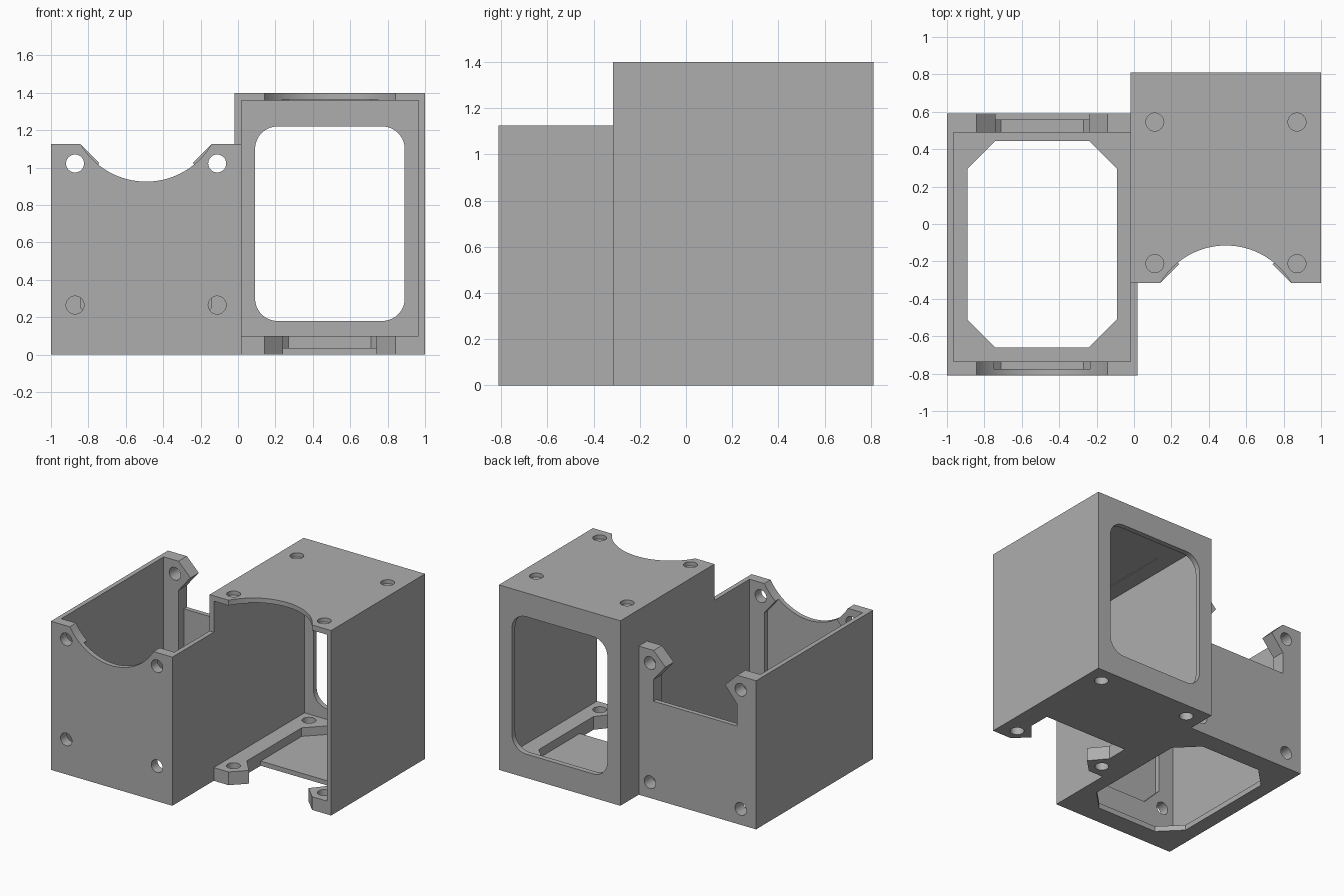
import bpy, bmesh
from math import cos, sin, pi
from mathutils import Vector

cube = bpy.data.objects.get("Cube")
if cube:
    bpy.data.objects.remove(cube, do_unlink=True)

grey = bpy.data.materials.new("light grey plastic")
grey.use_nodes = True
colour = (0.42, 0.42, 0.42, 1)
grey.diffuse_color = colour
grey.node_tree.nodes["Principled BSDF"].inputs["Base Color"].default_value = colour

# Housing sizes: u across, v from base to open side, w from arc wall to lug wall
LEFT, RIGHT, WALL = -1.0, 0.0175, 0.035
HEIGHT, LENGTH = 1.125, 1.4
MID = (LEFT + RIGHT) / 2
OFFSET = RIGHT - LEFT - WALL
POST = 0.35          # half distance between the corner posts
HOLE_X = 0.38        # half distance between the screw holes
BASE = 0.04


def prism(name, place, outline, lo, hi, along="w"):
    """Extrude a 2D outline (u with v, or u with w) between two levels."""
    def point(a, b, level):
        return place(a, b, level) if along == "w" else place(a, level, b)
    bm = bmesh.new()
    low = [bm.verts.new(point(a, b, lo)) for a, b in outline]
    high = [bm.verts.new(point(a, b, hi)) for a, b in outline]
    bm.faces.new(low)
    bm.faces.new(high)
    for i in range(len(low)):
        j = (i + 1) % len(low)
        bm.faces.new((low[i], low[j], high[j], high[i]))
    bmesh.ops.recalc_face_normals(bm, faces=bm.faces)
    mesh = bpy.data.meshes.new(name)
    bm.to_mesh(mesh)
    bm.free()
    mesh.materials.append(grey)
    obj = bpy.data.objects.new(name, mesh)
    bpy.context.collection.objects.link(obj)
    return obj


def rect(a0, b0, a1, b1):
    return [(a0, b0), (a1, b0), (a1, b1), (a0, b1)]


def circle(a, b, r, count):
    return [(a + r * cos(2 * pi * i / count), b + r * sin(2 * pi * i / count))
            for i in range(count)]


def cut_corner_rect(a0, b0, a1, b1, c):
    return [(a0 + c, b0), (a1 - c, b0), (a1, b0 + c), (a1, b1 - c),
            (a1 - c, b1), (a0 + c, b1), (a0, b1 - c), (a0, b0 + c)]


def rounded_rect(a0, b0, a1, b1, r, steps=10):
    corners = [(a1 - r, b1 - r), (a0 + r, b1 - r), (a0 + r, b0 + r), (a1 - r, b0 + r)]
    return [(a + r * cos(pi / 2 * (q + s / steps)), b + r * sin(pi / 2 * (q + s / steps)))
            for q, (a, b) in enumerate(corners) for s in range(steps + 1)]


def lug_outline(bottom, chamfer):
    """Opening between two posts with pointed screw lugs near the open side."""
    half = [(POST + 0.05, HEIGHT + 0.05), (POST - 0.1, HEIGHT - 0.1),
            (POST, HEIGHT - 0.22)]
    if chamfer:
        half += [(POST, bottom + chamfer), (POST - chamfer, bottom)]
    else:
        half.append((POST, bottom))
    return ([(MID + a, b) for a, b in half]
            + [(MID - a, b) for a, b in reversed(half)])


def housing(name, place, frame, hole_depth, window):
    body = prism(name, place, rect(LEFT, 0, RIGHT, HEIGHT), 0, LENGTH)
    cutters = []

    def cut(outline, lo, hi, along="w"):
        cutters.append(prism("cutter", place, outline, lo, hi, along))

    # Main cavity, open on one side
    cut(rect(LEFT + WALL, BASE, RIGHT - WALL, HEIGHT + 0.2), frame, LENGTH - 0.1)
    # Shallow pockets that leave raised frames on the two end walls
    cut(lug_outline(0.26, 0.13), WALL, 0.3)
    cut(lug_outline(0.12, 0.13), LENGTH - 0.3, LENGTH - WALL)
    # Open notch between the lugs, and the arc in the opposite wall
    cut(lug_outline(0.74, 0), LENGTH - 0.2, LENGTH + 0.1)
    cut(circle(MID, HEIGHT + 0.206, 0.406, 96), -0.1, 0.2)
    # Window in the base
    cut(window, -0.1, BASE + 0.05, "v")
    # Screw holes
    for side in (-1, 1):
        u = MID + side * HOLE_X
        for v in (0.265, 1.022):
            cut(circle(u, v, 0.048, 32), -0.1, hole_depth)
        for v in (0.12, 1.022):
            cut(circle(u, v, 0.048, 32), LENGTH - 0.2, LENGTH + 0.1)

    for cutter in cutters:
        mod = body.modifiers.new("cut", "BOOLEAN")
        mod.operation = "DIFFERENCE"
        mod.solver = "EXACT"
        mod.object = cutter
    bpy.context.view_layer.update()
    graph = bpy.context.evaluated_depsgraph_get()
    finished = bpy.data.meshes.new_from_object(body.evaluated_get(graph))
    body.modifiers.clear()
    body.data = finished
    for cutter in cutters:
        bpy.data.objects.remove(cutter, do_unlink=True)
    bpy.ops.object.select_all(action="DESELECT")
    body.select_set(True)
    bpy.context.view_layer.objects.active = body
    bpy.ops.object.shade_smooth_by_angle()


# Housing that opens upward, with a cut-corner window in its floor
housing("upright_housing",
        lambda u, v, w: Vector((u, w - 0.81, v)), 0.075, 0.2,
        cut_corner_rect(MID - 0.4, 0.15, MID + 0.4, 1.255, 0.15))

# Housing that opens forward, with a rounded window in its back
housing("forward_housing",
        lambda u, v, w: Vector((u + OFFSET, 0.81 - v, LENGTH - w)), 0.04, 0.03,
        rounded_rect(MID - 0.4, 0.18, MID + 0.4, 1.22, 0.12))
